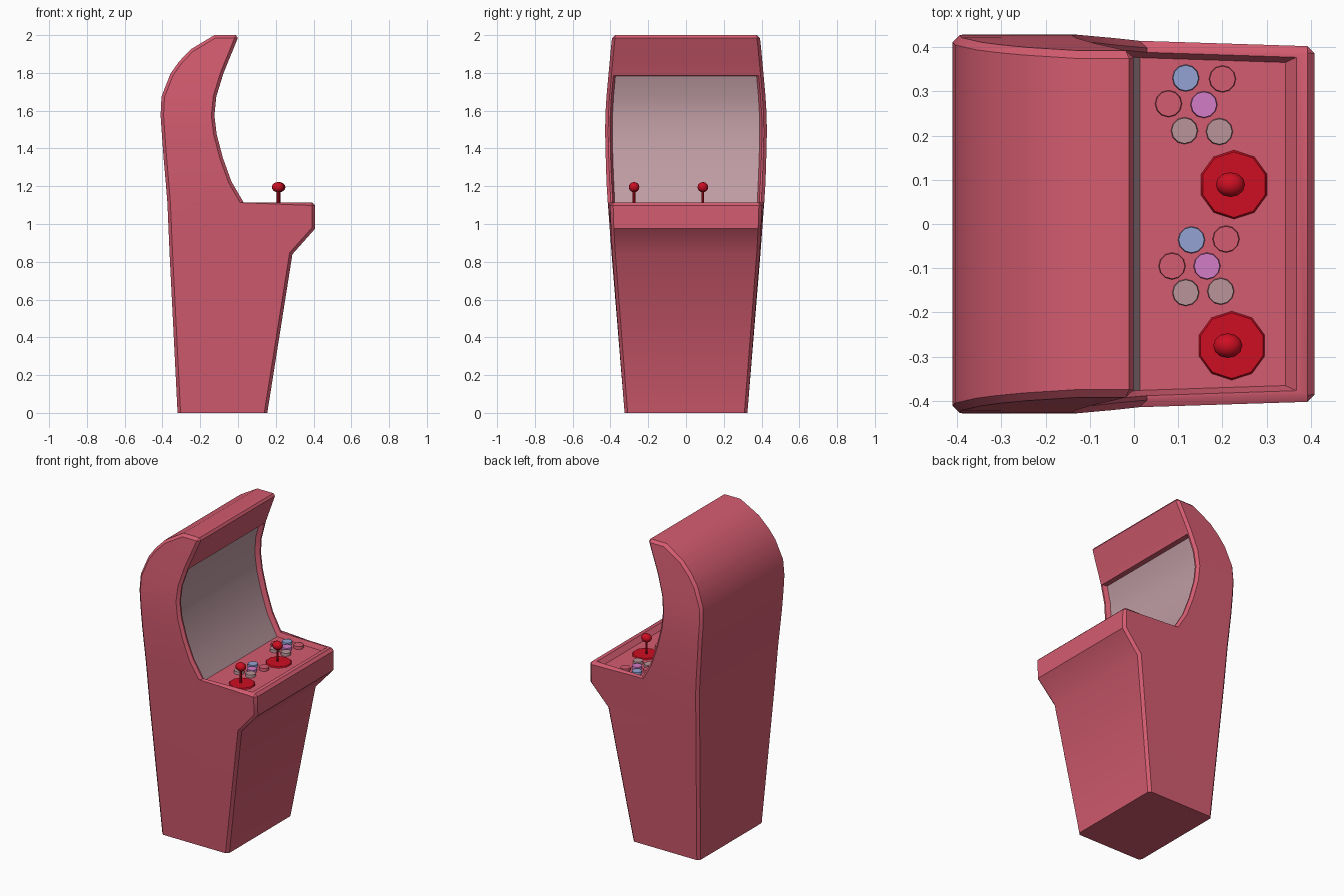
import bpy, bmesh, math

if "Cube" in bpy.data.objects:
    bpy.data.objects.remove(bpy.data.objects["Cube"])

def material(name, r, g, b):
    lin = lambda c: ((c / 255 + 0.055) / 1.055) ** 2.4
    m = bpy.data.materials.new(name)
    m.diffuse_color = (lin(r), lin(g), lin(b), 1)
    m.use_nodes = True
    m.node_tree.nodes["Principled BSDF"].inputs["Base Color"].default_value = m.diffuse_color
    return m

BODY = material("rose_body", 212, 92, 112)
SCREEN = material("pale_grey_screen", 190, 156, 163)
RED = material("joystick_red", 206, 14, 34)
BLUE = material("blue_button", 148, 162, 210)
VIOLET = material("violet_button", 210, 124, 198)
GREY = material("grey_button", 186, 148, 152)

def finish(bm, name, mats, angle=35):
    me = bpy.data.meshes.new(name)
    bm.to_mesh(me)
    bm.free()
    ob = bpy.data.objects.new(name, me)
    bpy.context.collection.objects.link(ob)
    for m in mats:
        me.materials.append(m)
    bpy.ops.object.select_all(action='DESELECT')
    ob.select_set(True)
    bpy.context.view_layer.objects.active = ob
    bpy.ops.object.shade_smooth_by_angle(angle=math.radians(angle))
    return ob

# Cabinet rows: height, back x, front x, half width at back, half width at front
lower = [(0, -.32, .155, .325, .325), (.84, -.362, .288, .394, .39),
         (.975, -.368, .408, .404, .398)]
SHELF = 1.114
upper = [(SHELF, -.374, .03, .414), (1.225, -.383, -.035, .42), (1.35, -.394, -.08, .425),
         (1.475, -.403, -.113, .428), (1.575, -.41, -.125, .427), (1.675, -.405, -.115, .421),
         (1.795, -.358, -.078, .41), (1.86, -.312, -.052, .404), (1.925, -.25, -.025, .398),
         (2.0, -.125, .005, .39)]

bm = bmesh.new()
sides = []
for s in (-1, 1):
    lb = [bm.verts.new((b, s * w, z)) for z, b, f, w, wf in lower]
    lf = [bm.verts.new((f, s * wf, z)) for z, b, f, w, wf in lower]
    ub = [bm.verts.new((b, s * w, z)) for z, b, f, w in upper]
    uf = [bm.verts.new((f, s * w, z)) for z, b, f, w in upper]
    lip = bm.verts.new((.408, s * .402, SHELF))
    # side panel, one strip per row
    for b, f in ((lb, lf), (ub, uf)):
        for i in range(len(b) - 1):
            bm.faces.new((b[i], f[i], f[i + 1], b[i + 1]))
    bm.faces.new((lb[-1], lf[-1], lip, uf[0], ub[0]))
    sides.append(lf + [lip] + uf + ub[::-1] + lb[::-1])
L, R = sides
n = len(L)
for i in range(n):
    j = (i + 1) % n
    bm.faces.new((L[i], L[j], R[j], R[i]))
bmesh.ops.recalc_face_normals(bm, faces=bm.faces[:])

# bevelled outline, shelf lip and top edge
edges = [bm.edges.get((p[i], p[(i + 1) % n])) for p in sides for i in range(n - 1)]
top_front = len(lower) + len(upper)
for i in (len(lower), top_front):
    edges.append(bm.edges.get((L[i], R[i])))
bmesh.ops.bevel(bm, geom=edges, offset=.016, offset_type='OFFSET', segments=1,
                profile=.5, affect='EDGES')

# recessed control panel and screen
bm.normal_update()
recess = []
for f in bm.faces:
    c = f.calc_center_median()
    if abs(c.y) < .01 and 1.1 < c.z < 1.79 and c.x < .3 and (f.normal.x > .3 or f.normal.z > .9):
        recess.append(f)
for thick, depth, front in ((.01, 0, .367), (.012, -.028, .342)):
    bmesh.ops.inset_region(bm, faces=recess, thickness=thick, depth=depth,
                           use_even_offset=True, use_boundary=True)
    for v in {v for f in recess for v in f.verts}:
        if v.co.x > .3:
            v.co.x = front
bm.normal_update()
for f in recess:
    if f.normal.z < .9:
        f.material_index = 1
finish(bm, "cabinet", [BODY, SCREEN])

FLOOR = SHELF - .029

def cone(name, x, y, z, r1, r2, h, sides, mat):
    bm = bmesh.new()
    bmesh.ops.create_cone(bm, cap_ends=True, segments=sides, radius1=r1, radius2=r2, depth=h)
    bmesh.ops.translate(bm, verts=bm.verts[:], vec=(x, y, z + h / 2))
    return finish(bm, name, [mat])

# Buttons
groups = [[(.117, .33), (.2, .328), (.078, .272), (.158, .27), (.114, .211), (.193, .209)],
          [(.13, -.036), (.208, -.034), (.086, -.095), (.165, -.095), (.117, -.155), (.196, -.152)]]
for g, spots in enumerate(groups, 1):
    for k, ((x, y), mat) in enumerate(zip(spots, (BLUE, BODY, BODY, VIOLET, GREY, GREY)), 1):
        cone(f"button_{g}_{k}", x, y, FLOOR - .005, .031, .029, .024, 12, mat)

# Joysticks
for k, (x, y, bx) in enumerate(((.218, .089, .226), (.212, -.275, .221)), 1):
    cone(f"joystick_{k}_base", bx, y, FLOOR - .003, .08, .074, .012, 10, RED)
    cone(f"joystick_{k}_stick", x, y, FLOOR, .007, .007, .1, 8, RED)
    bm = bmesh.new()
    bmesh.ops.create_uvsphere(bm, u_segments=12, v_segments=8, radius=1)
    for v in bm.verts:
        v.co = (x + v.co.x * .033, y + v.co.y * .028, 1.195 + v.co.z * .027)
    finish(bm, f"joystick_{k}_ball", [RED], 60)
